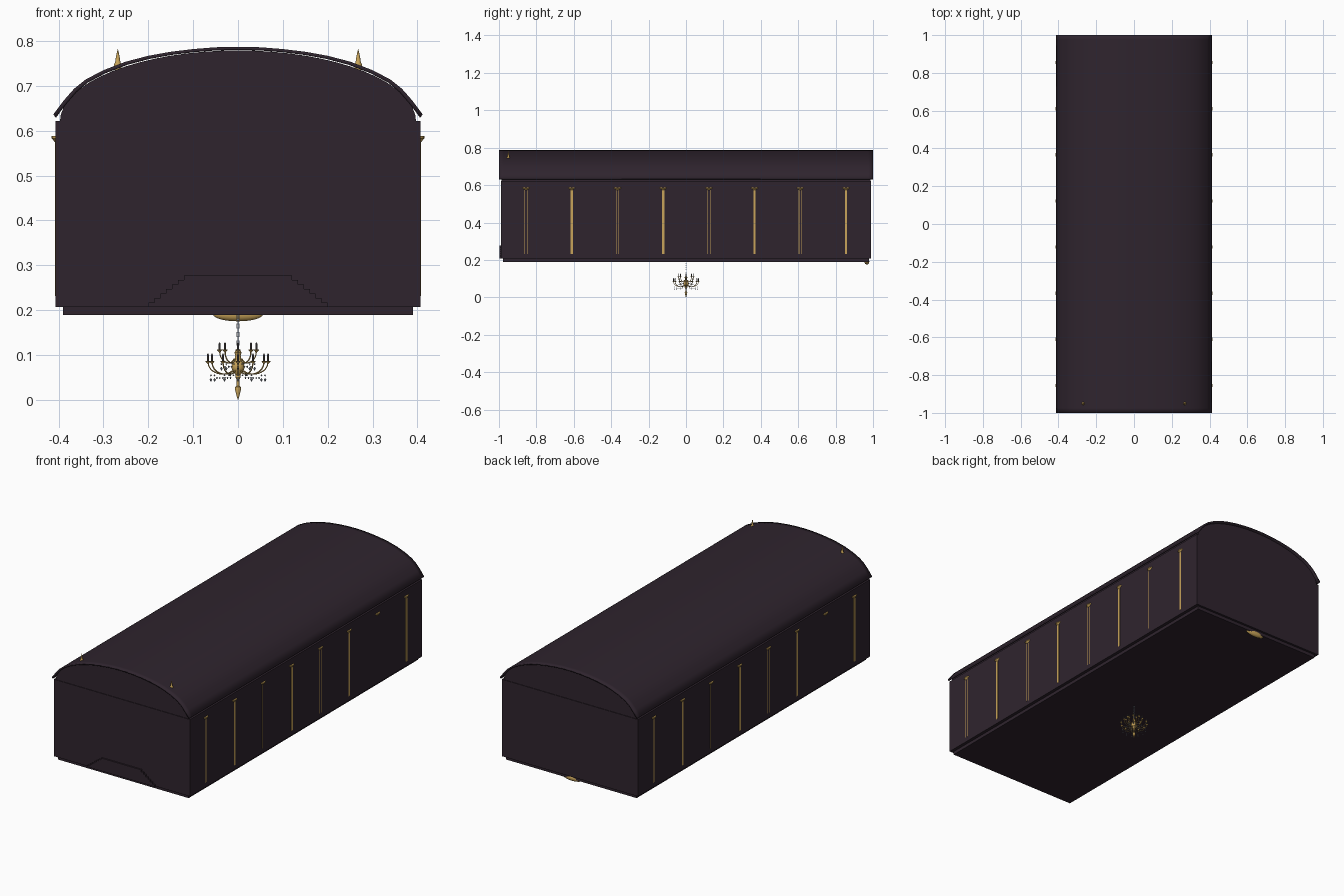
import bpy, bmesh, math
from mathutils import Vector

if "Cube" in bpy.data.objects:
    bpy.data.objects.remove(bpy.data.objects["Cube"])


def material(name, rgb):
    m = bpy.data.materials.new(name)
    m.diffuse_color = (*rgb, 1)
    m.use_nodes = True
    m.node_tree.nodes["Principled BSDF"].inputs["Base Color"].default_value = m.diffuse_color
    return m


PLUM = material("dark_plum", (0.028, 0.0175, 0.027))
GOLD = material("gold", (0.58, 0.37, 0.10))
CRYSTAL = material("grey_crystal", (0.30, 0.33, 0.40))
CANDLE = material("candle_grey", (0.09, 0.08, 0.08))


def finish(name, bm, mat, smooth=None):
    bmesh.ops.recalc_face_normals(bm, faces=bm.faces[:])
    me = bpy.data.meshes.new(name)
    bm.to_mesh(me)
    bm.free()
    me.materials.append(mat)
    ob = bpy.data.objects.new(name, me)
    bpy.context.collection.objects.link(ob)
    if smooth:
        bpy.ops.object.select_all(action='DESELECT')
        bpy.context.view_layer.objects.active = ob
        ob.select_set(True)
        bpy.ops.object.shade_smooth_by_angle(angle=math.radians(smooth))
    return ob


def add_box(bm, lo, hi):
    vs = bmesh.ops.create_cube(bm, size=1)["verts"]
    for v in vs:
        v.co = Vector([(lo[i] + hi[i]) / 2 + v.co[i] * (hi[i] - lo[i]) for i in range(3)])


def add_loft(bm, outline, ys):
    # closed (x, z) outline swept through the given y stations
    rings = [[bm.verts.new((x, y, z)) for x, z in outline] for y in ys]
    n = len(outline)
    for a, b in zip(rings, rings[1:]):
        for i in range(n):
            bm.faces.new((a[i], a[(i + 1) % n], b[(i + 1) % n], b[i]))
    return rings


def add_prism(bm, outline, y0, y1):
    a, b = add_loft(bm, outline, [y0, y1])
    bm.faces.new(a)
    bm.faces.new(b)


def add_lathe(bm, profile, at=(0, 0, 0), n=12):
    # (radius, z) profile turned about a vertical axis
    rings = []
    for r, z in profile:
        rings.append([bm.verts.new((at[0] + r * math.cos(2 * math.pi * i / n),
                                    at[1] + r * math.sin(2 * math.pi * i / n), at[2] + z))
                      for i in range(n)])
    for a, b in zip(rings, rings[1:]):
        for i in range(n):
            bm.faces.new((a[i], a[(i + 1) % n], b[(i + 1) % n], b[i]))
    bm.faces.new(rings[0])
    bm.faces.new(rings[-1])


def add_bead(bm, at, r, h):
    add_lathe(bm, [(r * 0.05, -h), (r, 0), (r * 0.05, h * 0.7)], at, 6)


# hall walls and floor slab
bm = bmesh.new()
add_box(bm, (-0.407, -0.99, 0.207), (0.407, 0.99, 0.622))
finish("hall_walls", bm, PLUM)
bm = bmesh.new()
add_box(bm, (-0.39, -0.978, 0.189), (0.39, 0.978, 0.21))
finish("floor_slab", bm, PLUM)

# arched gable block under the roof
N = 32
gable = [(0.397 * math.cos(math.pi * i / N), 0.62 + 0.159 * math.sin(math.pi * i / N))
         for i in range(N + 1)]
bm = bmesh.new()
add_prism(bm, gable, -0.987, 0.987)
finish("gable", bm, PLUM, 30)

# barrel roof sheet with softened ends
half = [(0.412, 0.636), (0.388, 0.668), (0.365, 0.694), (0.34, 0.714), (0.30, 0.735),
        (0.25, 0.754), (0.20, 0.767), (0.15, 0.776), (0.10, 0.782), (0.05, 0.786)]
outer = half + [(0, 0.787)] + [(-x, z) for x, z in reversed(half)]
inner = [(x * 0.985, z - 0.007) for x, z in outer]
roof = outer + inner[::-1]
bm = bmesh.new()
rings = add_loft(bm, roof, [-1, -0.975, 0.975, 1])
n, k = len(roof), len(outer)
for ring in (rings[0], rings[-1]):
    for i in range(k - 1):
        bm.faces.new((ring[i], ring[i + 1], ring[n - 2 - i], ring[n - 1 - i]))
finish("barrel_roof", bm, PLUM, 180)

# stepped plate on the front wall
STEPS = 7
right = []
for i in range(STEPS):
    x = 0.2 - i * 0.08 / (STEPS - 1)
    right += [(x, 0.207 + i * 0.01), (x, 0.207 + (i + 1) * 0.01)]
bm = bmesh.new()
add_prism(bm, right + [(-x, z) for x, z in reversed(right)], -0.998, -0.989)
finish("front_steps", bm, PLUM)

# gold pilaster strips and capitals along both long walls
strips, caps = bmesh.new(), bmesh.new()
for side in (-1, 1):
    for i in range(8):
        y = side * (-0.855 + i * 0.2443)
        bars = [(-0.006, 0.006)] if i % 2 else [(-0.008, -0.005), (0.005, 0.008)]
        out = 0.4085 if i % 2 else 0.4074
        for a, b in bars:
            xs = sorted((side * 0.40, side * out))
            add_box(strips, (xs[0], y + a, 0.232), (xs[1], y + b, 0.575))
        add_lathe(caps, [(0.014, 0.572), (0.021, 0.58), (0.024, 0.583), (0.024, 0.588)],
                  (side * 0.392, y, 0), 16)
finish("pilaster_strips", strips, GOLD)
finish("pilaster_capitals", caps, GOLD, 40)

# roof finials near the front
bm = bmesh.new()
for x in (-0.268, 0.268):
    add_lathe(bm, [(0.008, 0.735), (0.009, 0.747), (0.006, 0.752), (0.0045, 0.763), (0.0004, 0.782)],
              (x, -0.95, 0), 10)
finish("roof_finials", bm, GOLD, 40)

# gold shell ornament at the back edge
bm = bmesh.new()
bmesh.ops.create_uvsphere(bm, u_segments=24, v_segments=12, radius=1)
for v in bm.verts:
    v.co = Vector((v.co.x * 0.056, 0.967 + v.co.y * 0.013, 0.191 + v.co.z * 0.016))
finish("back_shell", bm, GOLD, 40)

# chandelier: turned stem
bm = bmesh.new()
add_lathe(bm, [(0.0005, 0), (0.003, 0.008), (0.007, 0.024), (0.006, 0.029), (0.003, 0.031),
               (0.003, 0.045), (0.006, 0.05), (0.005, 0.055), (0.012, 0.064), (0.015, 0.073),
               (0.012, 0.084), (0.007, 0.09), (0.006, 0.1), (0.008, 0.106), (0.003, 0.113),
               (0.001, 0.12)], n=16)
finish("chandelier_stem", bm, GOLD, 40)

# chandelier: hanging chain of alternating links
bm = bmesh.new()
for i in range(8):
    z = 0.117 + i * 0.0095
    a, b = (0.0032, 0.001) if i % 2 else (0.001, 0.0032)
    for s in (-1, 1):
        ox, oy = (s * 0.0024, 0) if i % 2 else (0, s * 0.0024)
        add_box(bm, (ox - 0.0008, oy - 0.0008, z - 0.005), (ox + 0.0008, oy + 0.0008, z + 0.005))
    for e in (-0.005, 0.005):
        add_box(bm, (-a, -b, z + e - 0.0008), (a, b, z + e + 0.0008))
finish("chandelier_chain", bm, CRYSTAL)


# chandelier: two tiers of curved arms with cups, candles and crystals
def tier(name, count, radius, z_mid, z_cup, tall):
    curve = bpy.data.curves.new(name + "_arms", 'CURVE')
    curve.dimensions = '3D'
    curve.bevel_depth = 0.0015
    curve.bevel_resolution = 1
    curve.resolution_u = 4
    curve.materials.append(GOLD)
    cups, candles, drops = bmesh.new(), bmesh.new(), bmesh.new()
    for i in range(count):
        t = 2 * math.pi * i / count
        c, s = math.cos(t), math.sin(t)
        path = [(0.008, z_mid + 0.006), (radius * 0.4, z_mid - 0.003), (radius * 0.75, z_mid),
                (radius * 0.95, (z_mid + z_cup) / 2), (radius, z_cup)]
        sp = curve.splines.new('BEZIER')
        sp.bezier_points.add(len(path) - 1)
        for p, (r, z) in zip(sp.bezier_points, path):
            p.co = (r * c, r * s, z)
            p.handle_left_type = p.handle_right_type = 'AUTO'
        at = (radius * c, radius * s, z_cup)
        add_lathe(cups, [(0.0015, -0.003), (0.006, 0.002), (0.006, 0.003)], at, 8)
        add_lathe(candles, [(0.0025, 0.002), (0.0025, tall), (0.0008, tall + 0.003)], at, 6)
        # swag of beads ending in a larger pendant
        for j in range(4):
            f = 0.3 + 0.2 * j
            z = z_mid - 0.006 - 0.007 * math.sin(math.pi * j / 3)
            add_bead(drops, (radius * f * c, radius * f * s, z), 0.0022, 0.003)
        add_bead(drops, (radius * 0.9 * c, radius * 0.9 * s, z_mid - 0.016), 0.003, 0.005)
    ob = bpy.data.objects.new(name + "_arms", curve)
    bpy.context.collection.objects.link(ob)
    finish(name + "_cups", cups, GOLD)
    finish(name + "_candles", candles, CANDLE)
    finish(name + "_crystals", drops, CRYSTAL)


tier("lower_tier", 12, 0.067, 0.061, 0.084, 0.016)
tier("upper_tier", 8, 0.041, 0.086, 0.109, 0.016)
